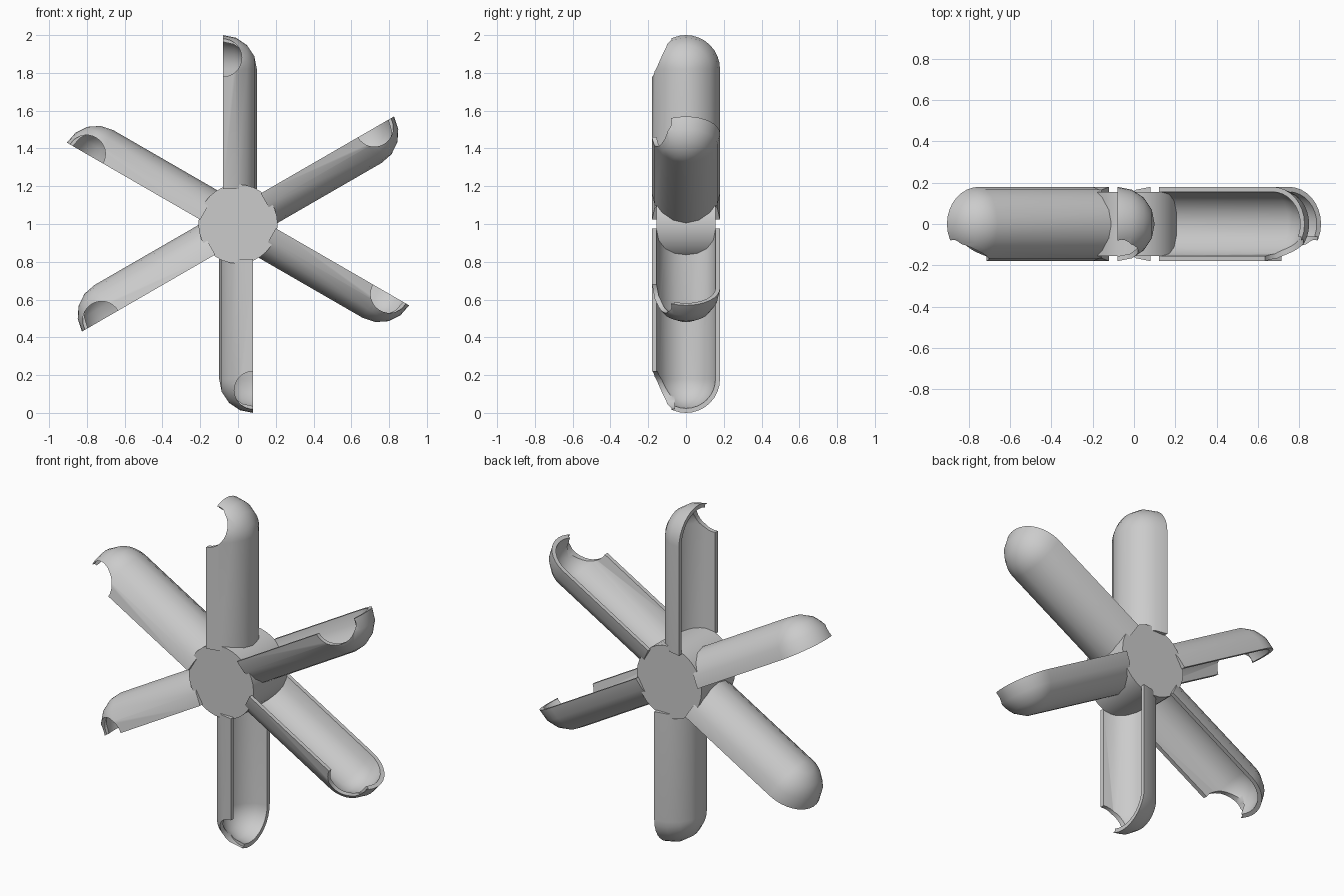
import bpy, bmesh
from math import sin, cos, pi, radians
from mathutils import Matrix

if "Cube" in bpy.data.objects:
    bpy.data.objects.remove(bpy.data.objects["Cube"])

R_OUT, R_IN = 0.18, 0.156      # half-pipe radii
RIM_X = -0.08                  # plane of the open rim
BASE, DOME = 0.185, 0.82       # radial start of scoop, centre of rounded end
PROFILE, ARC = 4, 16


def scoop_row(r, a):
    """Stadium-shaped row of the half capsule at profile angle a."""
    rho, x = r * cos(a), RIM_X + r * sin(a)
    row = [(x, -rho, BASE)]
    for k in range(ARC + 1):
        t = pi * k / ARC
        row.append((x, -rho * cos(t), DOME + rho * sin(t)))
    row.append((x, rho, BASE))
    return row


def smooth(obj, angle):
    bpy.ops.object.select_all(action='DESELECT')
    obj.select_set(True)
    bpy.context.view_layer.objects.active = obj
    bpy.ops.object.shade_smooth_by_angle(angle=radians(angle))


def cylinder(name, r, depth, loc, segs):
    bpy.ops.mesh.primitive_cylinder_add(vertices=segs, radius=r, depth=depth,
                                        location=loc, rotation=(pi / 2, 0, 0))
    obj = bpy.context.object
    obj.name = name
    return obj


# Scoop shell: outer skin, rim, inner skin
bm = bmesh.new()
angles = [pi / 2 * i / PROFILE for i in range(PROFILE + 1)]
rows = [scoop_row(R_OUT, a) for a in reversed(angles)] + [scoop_row(R_IN, a) for a in angles]
grid = [[bm.verts.new(p) for p in row] for row in rows]
for a, b in zip(grid, grid[1:]):
    for k in range(len(a) - 1):
        bm.faces.new((a[k], a[k + 1], b[k + 1], b[k]))
# Wall thickness at the hub end
n = len(grid)
for k in (0, -1):
    for i in range(n // 2 - 1):
        j = n - 1 - i
        bm.faces.new((grid[i][k], grid[i + 1][k], grid[j - 1][k], grid[j][k]))
bmesh.ops.remove_doubles(bm, verts=bm.verts, dist=1e-5)
bmesh.ops.recalc_face_normals(bm, faces=bm.faces)
mesh = bpy.data.meshes.new("scoop")
bm.to_mesh(mesh)
bm.free()
scoop = bpy.data.objects.new("scoop_1", mesh)
bpy.context.collection.objects.link(scoop)

# Round notch in the front wall near the tip
cutter = cylinder("notch_cutter", 0.10, 0.24, (RIM_X, -0.18, 0.88), 32)
cutter.hide_render = True
mod = scoop.modifiers.new("notch", 'BOOLEAN')
mod.operation, mod.object, mod.solver = 'DIFFERENCE', cutter, 'EXACT'
bpy.context.view_layer.objects.active = scoop
bpy.ops.object.modifier_apply(modifier="notch")
bpy.data.objects.remove(cutter)
smooth(scoop, 40)

# Six scoops around the axle
for i in range(6):
    s = scoop if i == 0 else scoop.copy()
    if i:
        s.name = f"scoop_{i + 1}"
        bpy.context.collection.objects.link(s)
    s.matrix_world = Matrix.Translation((0, 0, 1)) @ Matrix.Rotation(i * pi / 3, 4, 'Y')

# Hub
hub = cylinder("hub", 0.21, 0.312, (0, 0, 1), 32)
smooth(hub, 40)
